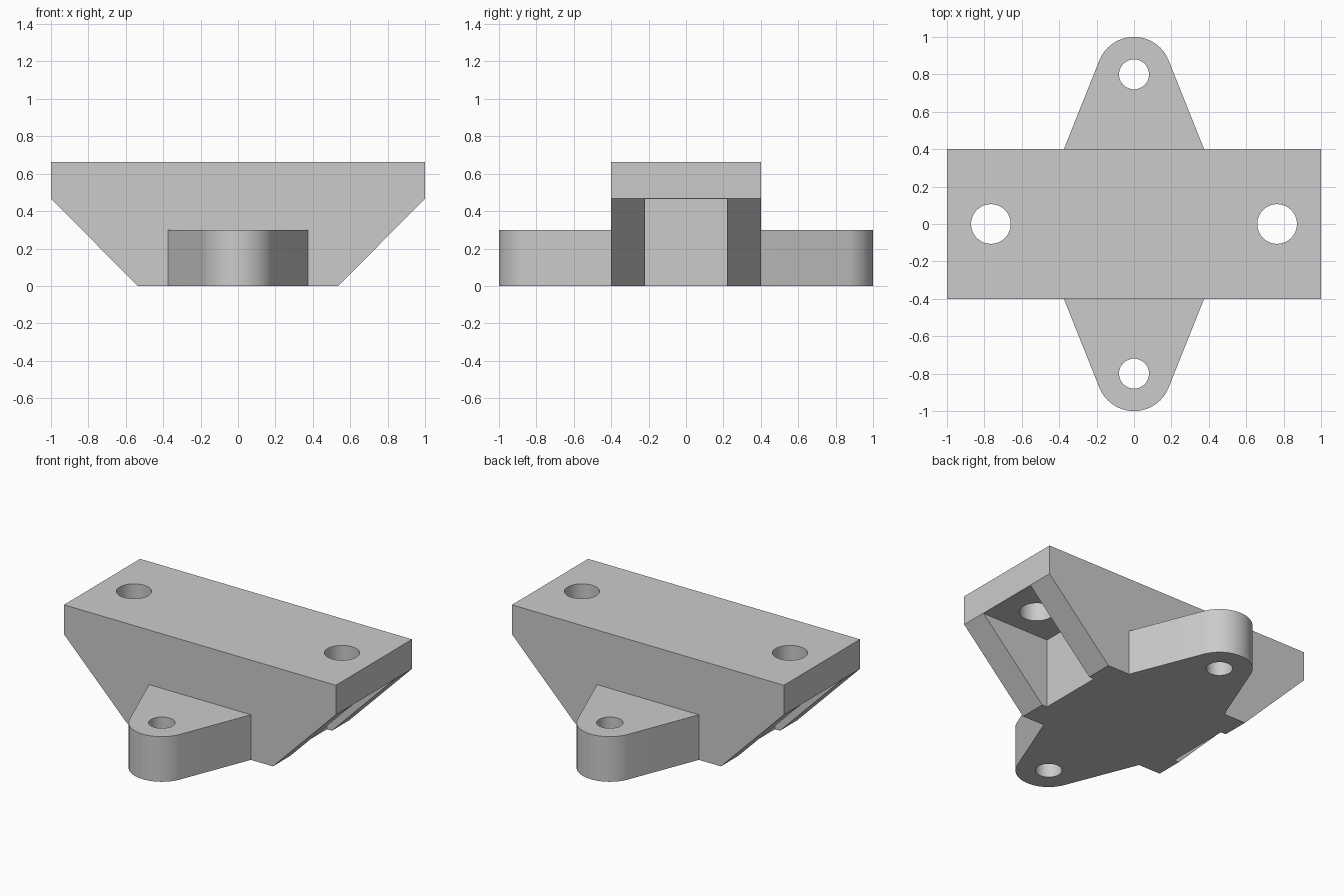
import bpy, bmesh, math
from mathutils import Vector

if "Cube" in bpy.data.objects:
    bpy.data.objects.remove(bpy.data.objects["Cube"], do_unlink=True)

HALF_Y, TOP, SLAB_Z, FOOT_X = 0.4, 0.663, 0.465, 0.537
LUG_Y, LUG_R, LUG_TOP = 0.8, 0.2, 0.3

grey = bpy.data.materials.new("plain grey")
grey.use_nodes = True
grey.diffuse_color = (0.6, 0.6, 0.6, 1)
grey.node_tree.nodes["Principled BSDF"].inputs["Base Color"].default_value = (0.6, 0.6, 0.6, 1)


def prism(name, outline, direction):
    """Extrude a flat outline of 3D points along a direction."""
    bm = bmesh.new()
    face = bm.faces.new([bm.verts.new(p) for p in outline])
    out = bmesh.ops.extrude_face_region(bm, geom=[face])
    moved = [v for v in out["geom"] if isinstance(v, bmesh.types.BMVert)]
    bmesh.ops.translate(bm, verts=moved, vec=Vector(direction))
    bmesh.ops.recalc_face_normals(bm, faces=bm.faces)
    mesh = bpy.data.meshes.new(name)
    bm.to_mesh(mesh)
    bm.free()
    mesh.materials.append(grey)
    obj = bpy.data.objects.new(name, mesh)
    bpy.context.collection.objects.link(obj)
    return obj


def arc(x, y, z, radius, start, end, steps):
    angles = [start + (end - start) * i / steps for i in range(steps + 1)]
    return [(x + radius * math.cos(a), y + radius * math.sin(a), z) for a in angles]


def hole_cutter(x, y, radius):
    return prism("hole_cutter", arc(x, y, -0.1, radius, 0, math.tau, 64)[:-1], (0, 0, 1))


def cut(obj, cutter):
    """Subtract a helper solid and then discard it."""
    cutter.hide_render = True
    bpy.context.view_layer.objects.active = obj
    mod = obj.modifiers.new("cut", "BOOLEAN")
    mod.operation, mod.solver, mod.object = "DIFFERENCE", "EXACT", cutter
    bpy.ops.object.modifier_apply(modifier=mod.name)
    bpy.data.objects.remove(cutter, do_unlink=True)


def shade(obj):
    bpy.ops.object.select_all(action="DESELECT")
    obj.select_set(True)
    bpy.context.view_layer.objects.active = obj
    bpy.ops.object.shade_smooth_by_angle(angle=math.radians(20))


# Main block with tapered ends
side = [(1, TOP), (1, 0.467), (FOOT_X, 0)]
profile = side + [(-x, z) for x, z in reversed(side)]
block = prism("main_block", [(x, -HALF_Y, z) for x, z in profile], (0, 2 * HALF_Y, 0))

# Pocket under each end, leaving two side webs, and a bolt hole above it
for s in (-1, 1):
    pocket = [(s * 0.5, -0.22), (s * 1.2, -0.22), (s * 1.2, 0.22), (s * 0.5, 0.22)]
    cut(block, prism("pocket_cutter", [(x, y, -0.1) for x, y in pocket], (0, 0, SLAB_Z + 0.1)))
    cut(block, hole_cutter(s * 0.765, 0, 0.106))
shade(block)

# Rounded mounting lugs, front and back, with sides tangent to the round tip
tangent = math.radians(21.8)
for s, name in ((-1, "front_lug"), (1, "back_lug")):
    tip = arc(0, LUG_Y, 0, LUG_R, tangent, math.pi - tangent, 40)
    outline = [(0.375, HALF_Y, 0)] + tip + [(-0.375, HALF_Y, 0)]
    lug = prism(name, [(x, s * y, z) for x, y, z in outline], (0, 0, LUG_TOP))
    cut(lug, hole_cutter(0, s * LUG_Y, 0.08))
    shade(lug)
